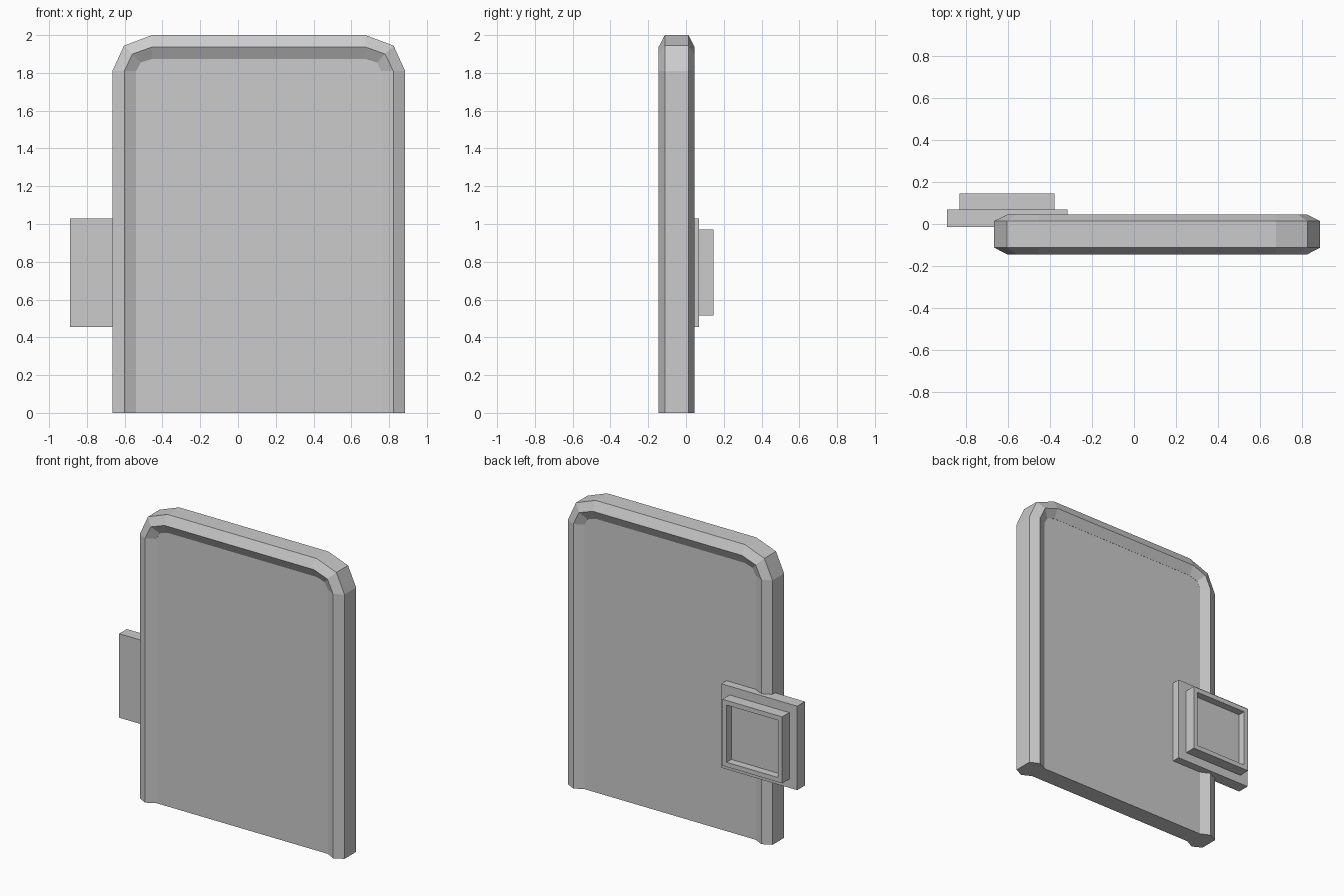
import bpy, bmesh
from math import cos, sin, pi

if "Cube" in bpy.data.objects:
    bpy.data.objects.remove(bpy.data.objects["Cube"])

XL, XR, TOP = -0.665, 0.885, 2.0
RX, RZ = 0.21, 0.19          # corner size of the outer outline


def arch(d):
    """Outline of the doorway, moved inward by d (open at the floor)."""
    pts = [(XL + d, 0.0)]
    for cx, angles in ((XL + RX, (pi, pi * 0.75, pi / 2)),
                       (XR - RX, (pi / 2, pi / 4, 0))):
        for a in angles:
            pts.append((cx + (RX - d) * cos(a), TOP - RZ + (RZ - d) * sin(a)))
    return pts + [(XR - d, 0.0)]


def finish(name, bm):
    bmesh.ops.recalc_face_normals(bm, faces=bm.faces[:])
    me = bpy.data.meshes.new(name)
    bm.to_mesh(me)
    bm.free()
    ob = bpy.data.objects.new(name, me)
    bpy.context.collection.objects.link(ob)
    return ob


def slab(name, outline, y0, y1):
    """Extrude an x/z outline from y0 to y1."""
    bm = bmesh.new()
    face = bm.faces.new([bm.verts.new((x, y0, z)) for x, z in outline])
    out = bmesh.ops.extrude_face_region(bm, geom=[face])
    for v in out["geom"]:
        if isinstance(v, bmesh.types.BMVert):
            v.co.y = y1
    return finish(name, bm)


def rect(x0, x1, z0, z1):
    return [(x0, z0), (x1, z0), (x1, z1), (x0, z1)]


# Door frame: six-sided section swept along the arch
section = [(0, -0.112), (0.063, -0.145), (0.126, -0.112),
           (0.126, 0.014), (0.063, 0.045), (0, 0.014)]
bm = bmesh.new()
rails = [[bm.verts.new((x, y, z)) for x, z in arch(d)] for d, y in section]
n = len(section)
for i in range(n):
    a, b = rails[i], rails[(i + 1) % n]
    for j in range(len(a) - 1):
        bm.faces.new((a[j], a[j + 1], b[j + 1], b[j]))
for end in (0, -1):
    bm.faces.new([r[end] for r in rails])
finish("door_frame", bm)

# Two door leaves meeting along a stepped seam
inner = arch(0.126)
seam_up = [(0.01, 0.0), (0.01, 0.75), (0.2, 1.0), (0.2, inner[3][1])]
left_leaf = inner[:4] + seam_up[::-1]
right_leaf = seam_up + inner[4:]
slab("door_leaf_left", left_leaf, -0.111, 0.013)
slab("door_leaf_right", right_leaf, -0.111, 0.013)

# Control panel: wall plate and box with a recessed screen
slab("panel_plate", rect(-0.89, -0.315, 0.455, 1.03), -0.015, 0.068)
bm = bmesh.new()
vs = [bm.verts.new((x, 0.066, z)) for x, z in rect(-0.83, -0.378, 0.515, 0.97)]
base = bm.faces.new(vs)
out = bmesh.ops.extrude_face_region(bm, geom=[base])
for v in out["geom"]:
    if isinstance(v, bmesh.types.BMVert):
        v.co.y = 0.145
bmesh.ops.recalc_face_normals(bm, faces=bm.faces[:])
screen = max(bm.faces, key=lambda f: f.calc_center_median().y)
bmesh.ops.inset_region(bm, faces=[screen], thickness=0.045)
out = bmesh.ops.inset_region(bm, faces=[screen], thickness=0.001)
for v in screen.verts:
    v.co.y = 0.095
finish("panel_screen_box", bm)
